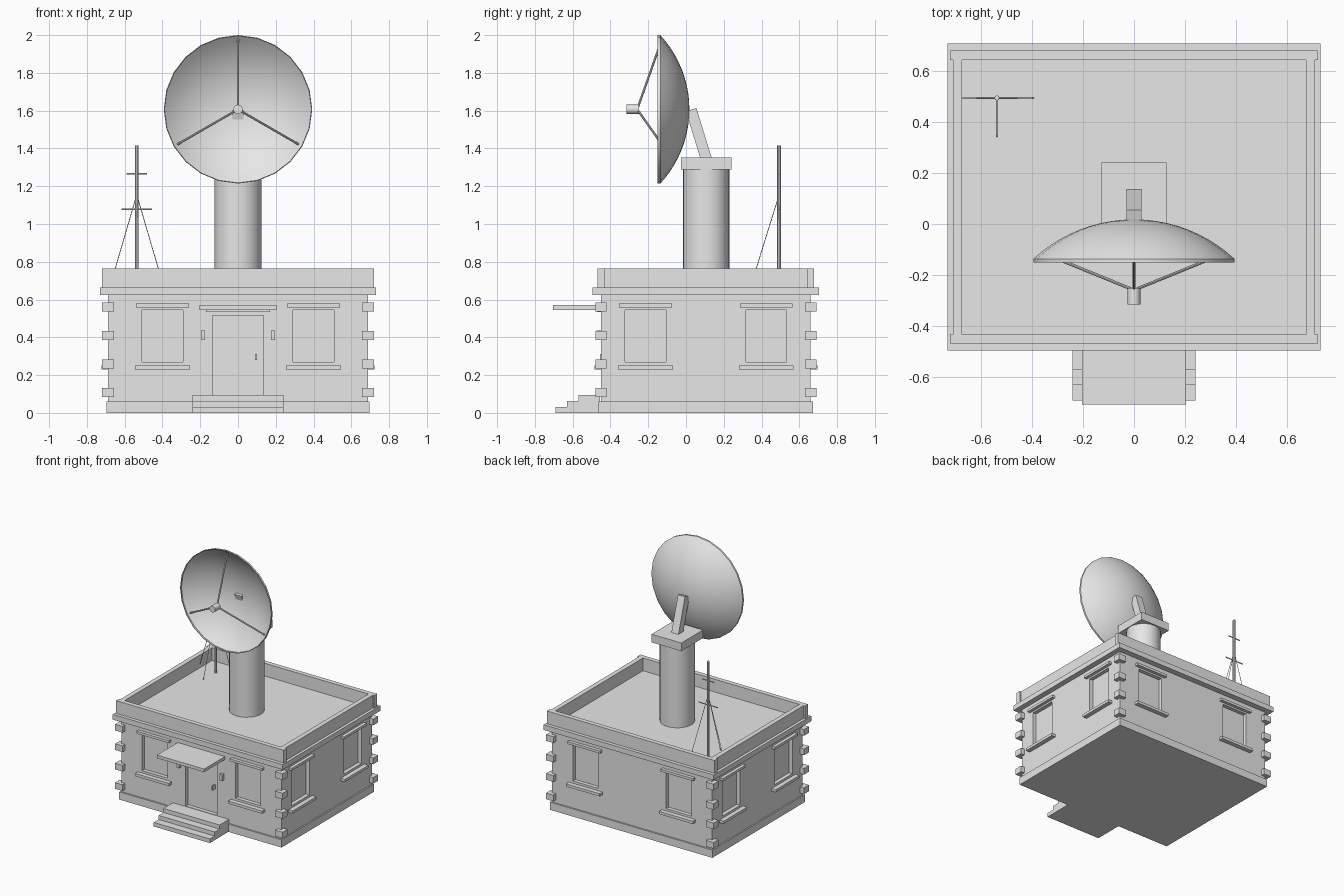
import bpy, bmesh, math
from mathutils import Vector, Matrix

cube = bpy.data.objects.get("Cube")
if cube:
    bpy.data.objects.remove(cube, do_unlink=True)

grey = bpy.data.materials.new("light_grey")
grey.use_nodes = True
grey.diffuse_color = (0.8, 0.8, 0.8, 1)
grey.node_tree.nodes["Principled BSDF"].inputs["Base Color"].default_value = (0.8, 0.8, 0.8, 1)

CY = 0.105            # centre of the building in y
WX, WY = 0.687, 0.555  # half sizes of the walls
ROOF = 0.665
DISH_Z = 1.607


def finish(name, bm, smooth=False):
    mesh = bpy.data.meshes.new(name)
    bm.to_mesh(mesh)
    bm.free()
    obj = bpy.data.objects.new(name, mesh)
    bpy.context.collection.objects.link(obj)
    mesh.materials.append(grey)
    if smooth:
        bpy.ops.object.select_all(action='DESELECT')
        obj.select_set(True)
        bpy.context.view_layer.objects.active = obj
        bpy.ops.object.shade_smooth_by_angle(angle=math.radians(35))
    return obj


def add_box(bm, x, y, z, matrix=Matrix()):
    """Box from three (low, high) ranges."""
    size = Vector([r[1] - r[0] for r in (x, y, z)])
    mid = Vector([(r[0] + r[1]) / 2 for r in (x, y, z)])
    bmesh.ops.create_cube(bm, size=1, matrix=matrix @ Matrix.Translation(mid) @ Matrix.Diagonal((*size, 1)))


def box(name, x, y, z, matrix=Matrix()):
    bm = bmesh.new()
    add_box(bm, x, y, z, matrix)
    return finish(name, bm)


def rod(name, a, b, radius, sides=8):
    a, b = Vector(a), Vector(b)
    turn = (b - a).to_track_quat('Z', 'Y').to_matrix().to_4x4()
    bm = bmesh.new()
    bmesh.ops.create_cone(bm, cap_ends=True, segments=sides, radius1=radius, radius2=radius,
                          depth=(b - a).length, matrix=Matrix.Translation((a + b) / 2) @ turn)
    return finish(name, bm, True)


# Window frames of reference: local x along the wall, local -y outward
windows = []
for side, angle, half, gap in (("front", 0, WY, 0.4), ("left", 90, WX, 0.32),
                               ("back", 180, WY, 0.4), ("right", 270, WX, 0.32)):
    turn = Matrix.Translation((0, CY, 0)) @ Matrix.Rotation(math.radians(angle), 4, 'Z')
    for s in (-1, 1):
        windows.append((side, turn @ Matrix.Translation((s * gap, -half, 0))))

# Walls with recessed windows and door
walls = box("walls", (-WX, WX), (CY - WY, CY + WY), (0.05, 0.63))
bm = bmesh.new()
for side, m in windows:
    add_box(bm, (-0.108, 0.108), (-0.1, 0.03), (0.27, 0.546), m)
add_box(bm, (-0.135, 0.135), (CY - WY - 0.1, CY - WY + 0.03), (0.095, 0.515))
cutter = finish("opening_cutter", bm)
cutter.hide_render = True
cut = walls.modifiers.new("openings", 'BOOLEAN')
cut.operation, cut.solver, cut.object = 'DIFFERENCE', 'EXACT', cutter
bpy.context.view_layer.update()
walls_eval = walls.evaluated_get(bpy.context.evaluated_depsgraph_get())
cut_mesh = bpy.data.meshes.new_from_object(walls_eval)
walls.modifiers.clear()
walls.data = cut_mesh
bpy.data.objects.remove(cutter, do_unlink=True)

# Window lintels and sills
for side, m in windows:
    box(side + "_window_lintel", (-0.14, 0.14), (-0.025, 0.01), (0.559, 0.578), m)
    box(side + "_window_sill", (-0.145, 0.145), (-0.035, 0.01), (0.231, 0.252), m)

# Plinth, cornice and parapet
box("plinth", (-0.697, 0.697), (CY - 0.567, CY + 0.567), (0, 0.06))
box("cornice", (-0.73, 0.73), (CY - 0.6, CY + 0.6), (0.625, ROOF))
for s, name in ((-1, "front"), (1, "back")):
    mid = CY + s * 0.555
    box(name + "_parapet", (-0.72, 0.72), (mid - 0.018, mid + 0.018), (ROOF, 0.764))
for s, name in ((-1, "right"), (1, "left")):
    box(name + "_parapet", (s * 0.69 - 0.018, s * 0.69 + 0.018), (CY - 0.537, CY + 0.537), (ROOF, 0.764))

# Corner stones
for sx in (-1, 1):
    for sy in (-1, 1):
        x, y = sx * 0.688, CY + sy * WY
        for i in range(4):
            z = 0.108 + i * 0.151
            box("corner_stone", (x - 0.032, x + 0.032), (y - 0.03, y + 0.03), (z - 0.024, z + 0.024))

# Entrance: canopy, lintel, lamps, handle and steps
FRONT = CY - WY
box("canopy", (-0.203, 0.203), (-0.705, FRONT + 0.01), (0.546, 0.57))
box("door_lintel", (-0.17, 0.17), (FRONT - 0.02, FRONT + 0.01), (0.535, 0.547))
for s in (-1, 1):
    box("wall_lamp", (s * 0.185 - 0.011, s * 0.185 + 0.011), (FRONT - 0.025, FRONT + 0.01), (0.387, 0.435))
box("door_handle", (0.09, 0.1), (FRONT - 0.004, FRONT + 0.035), (0.28, 0.313))
for i in range(3):
    box("step", (-0.241, 0.241), (-0.69 + 0.06 * i, -0.455), (0.0315 * i, 0.0315 * (i + 1)))

# Pedestal, cap and tilted dish support
rod("pedestal", (0, 0.107, ROOF - 0.01), (0, 0.107, 1.29), 0.124, 24)
box("pedestal_cap", (-0.128, 0.128), (-0.027, 0.24), (1.288, 1.351))
tilt = Matrix.Translation((0, 0.107, 1.345)) @ Matrix.Rotation(math.radians(17), 4, 'X')
box("dish_support", (-0.03, 0.03), (-0.029, 0.029), (-0.02, 0.272), tilt)

# Dish: thin spherical shell with a short rim band, spun around the y axis
RIM, DEPTH, APEX = 0.393, 0.154, 0.018
R = (RIM ** 2 + DEPTH ** 2) / (2 * DEPTH)
N = 10
top_angle = math.asin(RIM / R)
arc = [(R * math.sin(top_angle * i / N), APEX - R + R * math.cos(top_angle * i / N)) for i in range(N + 1)]
outer = arc + [(RIM, -0.15), (RIM - 0.004, -0.15)]
inner = [(r * 0.99, y - 0.002) for r, y in reversed(arc)]
bm = bmesh.new()
verts = [bm.verts.new((0, y, DISH_Z + r)) for r, y in outer + inner]
edges = [bm.edges.new(pair) for pair in zip(verts, verts[1:])]
bmesh.ops.spin(bm, geom=verts + edges, cent=(0, 0, DISH_Z), axis=(0, 1, 0),
               angle=math.tau, steps=24, use_merge=True)
bmesh.ops.remove_doubles(bm, verts=bm.verts, dist=0.0005)
bmesh.ops.recalc_face_normals(bm, faces=bm.faces)
finish("dish", bm, True)

# Feed horn on three arms
rod("feed_horn", (0, -0.314, DISH_Z), (0, -0.25, DISH_Z), 0.025, 16)
for k in range(3):
    a = math.radians(90 + 120 * k)
    c, s = math.cos(a), math.sin(a)
    rod("feed_arm", (0.015 * c, -0.253, DISH_Z + 0.015 * s),
        (0.37 * c, -0.128, DISH_Z + 0.37 * s), 0.006)

# Antenna mast with crossbars and guy wires
MX, MY = -0.536, 0.493
rod("mast", (MX, MY, ROOF - 0.01), (MX, MY, 1.415), 0.01)
for z, half in ((1.265, 0.053), (1.077, 0.08)):
    rod("mast_crossbar", (MX - half, MY, z), (MX + half, MY, z), 0.004)
for dx, dy in ((-0.143, 0), (0.143, 0), (0, -0.152)):
    rod("guy_wire", (MX, MY, 1.155), (MX + dx, MY + dy, ROOF), 0.002, 6)
